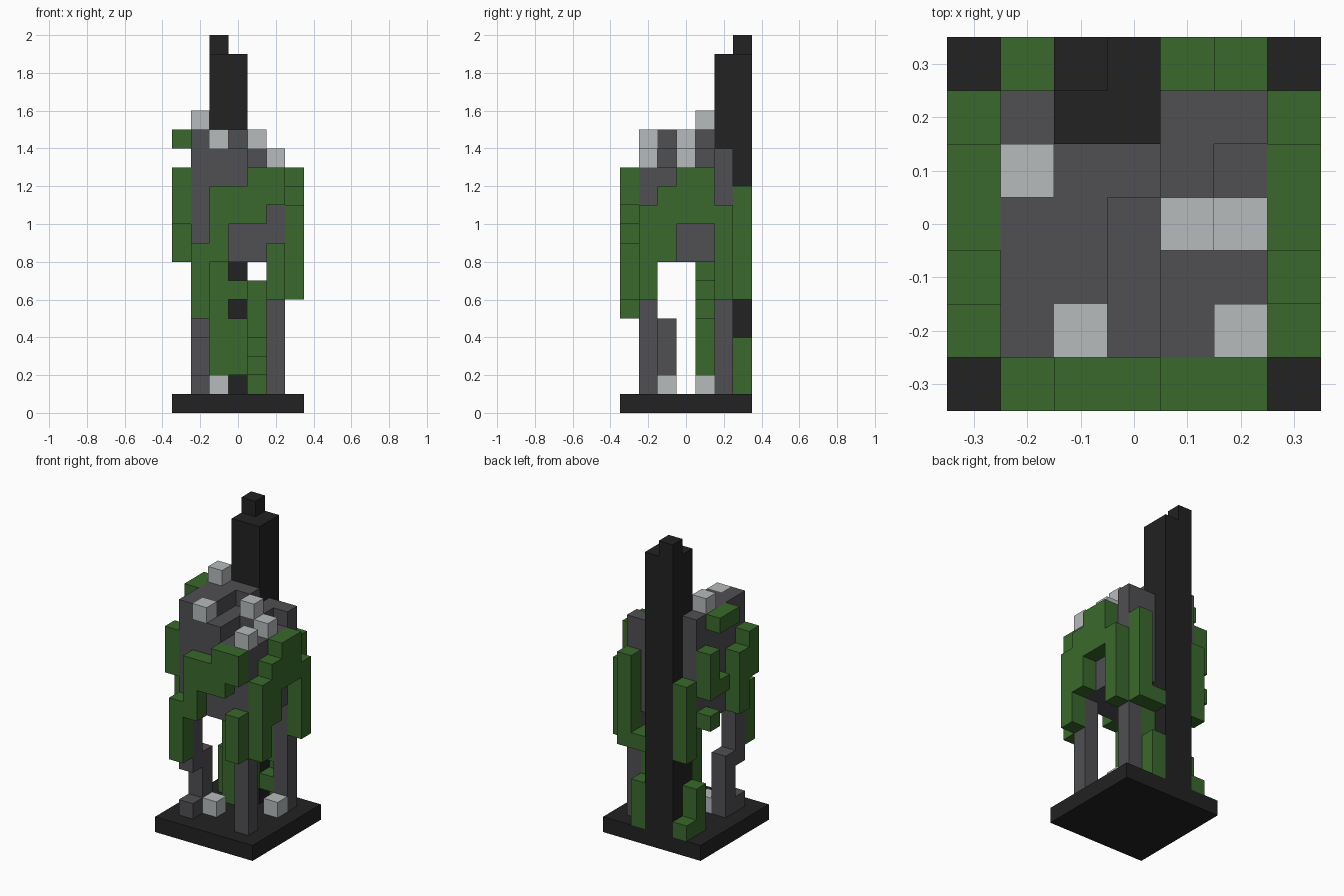
import bpy
import bmesh
from math import radians
from mathutils import Vector

CELL = 0.1
DIRECTIONS = [Vector(d) for d in
              ((1, 0, 0), (-1, 0, 0), (0, 1, 0), (0, -1, 0), (0, 0, 1), (0, 0, -1))]

cube = bpy.data.objects.get("Cube")
if cube:
    bpy.data.objects.remove(cube, do_unlink=True)


def make_material(name, colour):
    material = bpy.data.materials.new(name)
    material.use_nodes = True
    material.diffuse_color = (*colour, 1)
    shader = material.node_tree.nodes["Principled BSDF"]
    shader.inputs["Base Color"].default_value = (*colour, 1)
    shader.inputs["Roughness"].default_value = 0.9
    return material


black = make_material("charcoal black", (0.016, 0.016, 0.016))
stone = make_material("dark grey stone", (0.079, 0.077, 0.085))
green = make_material("leaf green", (0.042, 0.141, 0.025))
pale = make_material("pale grey", (0.474, 0.497, 0.503))

cells = {}      # grid cell -> part name
materials = {}  # part name -> material


def fill(part, material, xs, ys, zs):
    """Fill an inclusive block of cells; earlier parts keep their cells."""
    materials[part] = material
    for x in range(xs[0], xs[-1] + 1):
        for y in range(ys[0], ys[-1] + 1):
            for z in range(zs[0], zs[-1] + 1):
                cells.setdefault((x, y, z), part)


def columns(part, material, specs):
    """Fill upright columns given as x, y, lowest cell, highest cell."""
    for x, y, low, high in specs:
        fill(part, material, (x,), (y,), (low, high))


def build_part(part):
    """Make the outer skin of a part, leaving out faces between cells."""
    bm = bmesh.new()
    for cell, owner in cells.items():
        if owner != part:
            continue
        centre = Vector(cell)
        for normal in DIRECTIONS:
            if tuple(int(c) for c in centre + normal) in cells:
                continue
            side = Vector((normal.y, normal.z, normal.x))
            up = normal.cross(side)
            corners = [centre + (normal + side * a + up * b) / 2
                       for a, b in ((-1, -1), (1, -1), (1, 1), (-1, 1))]
            bm.faces.new([bm.verts.new((c + Vector((0, 0, 0.5))) * CELL)
                          for c in corners])
    bmesh.ops.remove_doubles(bm, verts=bm.verts, dist=CELL / 100)
    bmesh.ops.dissolve_limit(bm, angle_limit=radians(1),
                             verts=bm.verts, edges=bm.edges)
    mesh = bpy.data.meshes.new(part)
    bm.to_mesh(mesh)
    bm.free()
    mesh.materials.append(materials[part])
    bpy.context.collection.objects.link(bpy.data.objects.new(part, mesh))


# Square base and tall rear post with an offset tip
fill("base", black, (-3, 3), (-3, 3), (0,))
fill("post", black, (-1, 0), (2, 3), (1, 18))
fill("post_tip", black, (-1,), (3,), (19,))

# Pale stones on the stepped top and on the base
columns("top_stones", pale, [(-2, 1, 15, 15), (-1, -2, 14, 14), (1, 0, 14, 14),
                             (2, 0, 13, 13), (2, -2, 13, 13)])
columns("base_stones", pale, [(-1, -1, 1, 1), (2, 1, 1, 1)])

# Stone body, stepping down towards the left front
fill("body", stone, (-2, 2), (-2, 2), (8, 12))
fill("body", stone, (-2, 0), (-2, 2), (13,))
fill("body", stone, (1,), (0, 2), (13,))
fill("body", stone, (2,), (2,), (13,))
fill("body", stone, (-2,), (-2, 2), (14,))
fill("body", stone, (-1,), (-1, 1), (14,))
fill("body", stone, (0,), (1,), (14,))

# Legs: two straight, one bent with a separate foot
columns("left_front_leg", stone, [(2, -2, 1, 7)])
columns("left_rear_leg", stone, [(2, 2, 1, 7)])
columns("right_front_leg", stone, [(-2, -2, 4, 7), (-2, -1, 1, 4)])
columns("right_foot", stone, [(-2, -2, 1, 1)])

# Hanging leaves on each side of the body
columns("front_leaves", green, [(-2, -3, 5, 8), (-1, -3, 8, 11), (0, -3, 10, 11),
                                (1, -3, 10, 12), (2, -3, 11, 12), (2, -3, 6, 8)])
columns("left_leaves", green, [(3, -2, 6, 10), (3, -1, 8, 11), (3, 0, 10, 12),
                               (3, 1, 10, 12), (3, 2, 6, 10)])
columns("right_leaves", green, [(-3, -2, 10, 12), (-3, -1, 8, 11), (-3, 0, 14, 14),
                                (-3, 1, 14, 14), (-3, 1, 10, 10),
                                (-3, 2, 10, 12), (-3, 2, 8, 8)])
columns("rear_leaves", green, [(2, 3, 6, 11), (-2, 3, 6, 10)])

# Vine climbing around the post
columns("vine", green, [(-1, 1, 1, 7), (0, 1, 2, 4), (0, 1, 6, 6),
                        (1, 2, 2, 2), (1, 2, 4, 6), (1, 3, 1, 3), (1, 3, 6, 6),
                        (-2, 2, 1, 3), (-2, 3, 1, 1)])

for part_name in materials:
    build_part(part_name)
